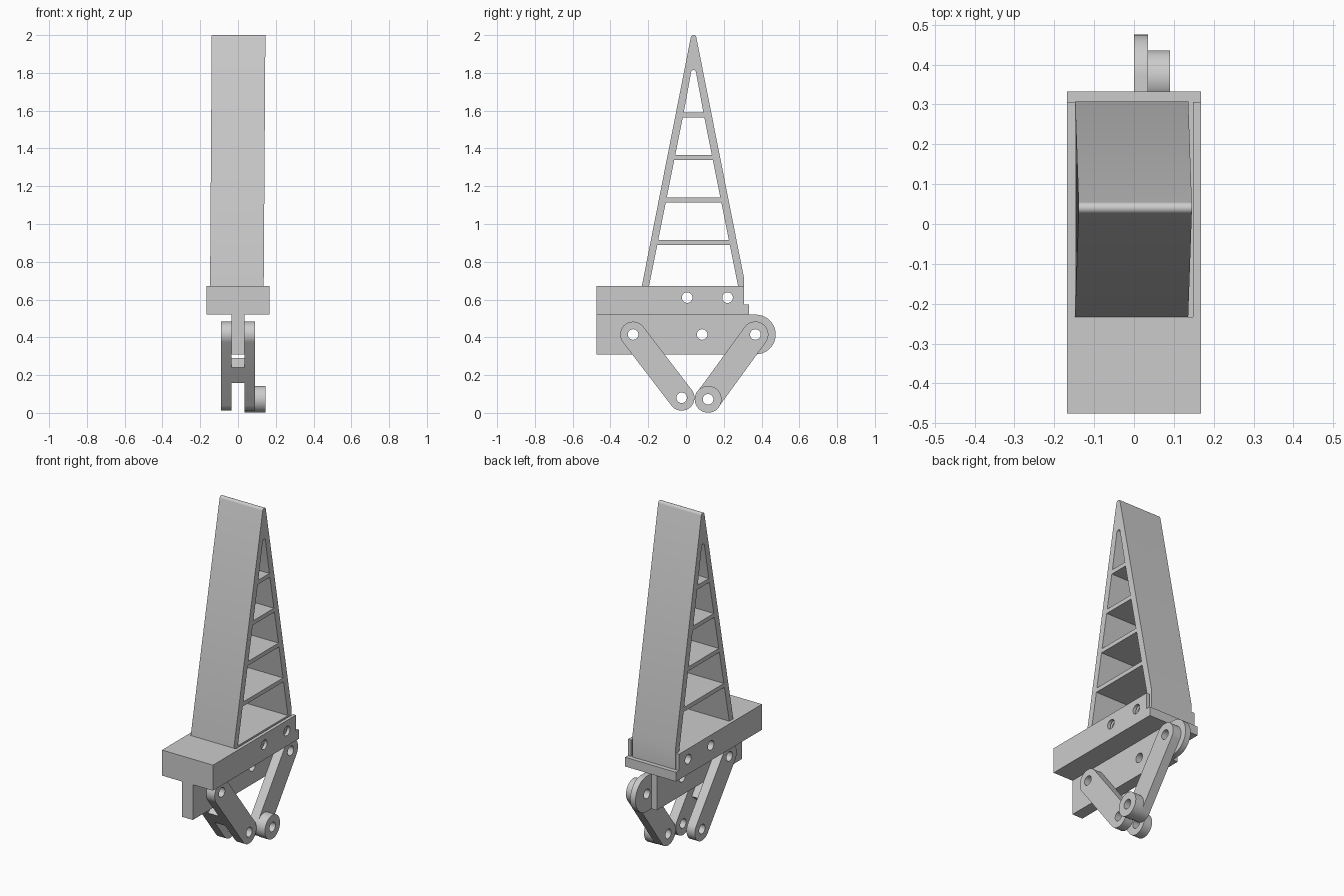
import bpy, bmesh
from math import pi, cos, sin, atan2, radians
from mathutils import Matrix, Vector

if "Cube" in bpy.data.objects:
    bpy.data.objects.remove(bpy.data.objects["Cube"])

# local (a, b, c) -> world (x=c, y=a, z=b)
TO_YZ = Matrix(((0, 0, 1, 0), (1, 0, 0, 0), (0, 1, 0, 0), (0, 0, 0, 1)))


def arc(c, r, a0, a1, n=20):
    return [(c[0] + r * cos(a0 + (a1 - a0) * i / n),
             c[1] + r * sin(a0 + (a1 - a0) * i / n)) for i in range(n + 1)]


def hole(y, z, r=0.028):
    return arc((y, z), r, 0, 2 * pi, 32)[:-1]


def capsule(p, q, r):
    a = atan2(q[1] - p[1], q[0] - p[0])
    return arc(q, r, a - pi / 2, a + pi / 2) + arc(p, r, a + pi / 2, a + 3 * pi / 2)


def plate(name, loops, x0, x1):
    """Extrude a side profile (outline, then holes) from x0 to x1."""
    cu = bpy.data.curves.new(name, 'CURVE')
    cu.dimensions, cu.fill_mode = '2D', 'BOTH'
    cu.extrude = (x1 - x0) / 2
    for pts in loops:
        s = cu.splines.new('POLY')
        s.points.add(len(pts) - 1)
        for p, (y, z) in zip(s.points, pts):
            p.co = (y, z, 0, 1)
        s.use_cyclic_u = True
    tmp = bpy.data.objects.new(name + "_curve", cu)
    bpy.context.collection.objects.link(tmp)
    dg = bpy.context.evaluated_depsgraph_get()
    me = bpy.data.meshes.new_from_object(tmp.evaluated_get(dg))
    bpy.data.objects.remove(tmp)
    bm = bmesh.new()
    bm.from_mesh(me)
    bm.transform(Matrix.Translation(((x0 + x1) / 2, 0, 0)) @ TO_YZ)
    bmesh.ops.remove_doubles(bm, verts=bm.verts, dist=1e-5)
    bmesh.ops.recalc_face_normals(bm, faces=bm.faces)
    bm.to_mesh(me)
    bm.free()
    ob = bpy.data.objects.new(name, me)
    bpy.context.collection.objects.link(ob)
    return ob


def rect(y0, y1, z0, z1):
    return [(y0, z0), (y1, z0), (y1, z1), (y0, z1)]


parts = []
base_holes = [hole(0.006, 0.61), hole(0.22, 0.61)]

# base block with back ledge, hollowed to seat the tower
base = plate("base_block",
             [[(-0.475, 0.52), (0.333, 0.52), (0.333, 0.575), (0.306, 0.575),
               (0.306, 0.672), (-0.475, 0.672)]] + base_holes, -0.168, 0.168)
cutter = plate("pocket_cutter", [rect(-0.234, 0.5, 0.575, 0.9)], -0.148, 0.148)
cutter.hide_render = True
mod = base.modifiers.new("pocket", 'BOOLEAN')
mod.operation, mod.object, mod.solver = 'DIFFERENCE', cutter, 'EXACT'
bpy.context.view_layer.objects.active = base
bpy.ops.object.modifier_apply(modifier="pocket")
bpy.data.objects.remove(cutter)
parts.append(base)

# tapered tower: outline, bays between the rungs, rounded tips
slope = 0.2
outline = ([(-0.234, 0.5755), (0.308, 0.5755), (0.308, 0.71)]
           + arc((0.04, 1.985), 0.015, radians(11), radians(169), 10)
           + [(-0.234, 0.67)])
rungs = [(0.89, 0.915), (1.115, 1.14), (1.34, 1.365), (1.565, 1.59)]


def inner(z):
    w = (1.85 - z) * slope
    return 0.04 - w, 0.04 + w


bays = []
z0 = 0.672
for lo, hi in rungs:
    (a, b), (c, d) = inner(z0), inner(lo)
    bays.append([(a, z0), (b, z0), (d, lo), (c, lo)])
    z0 = hi
a, b = inner(z0)
bays.append([(a, z0), (b, z0)] + arc((0.04, 1.802), 0.013, radians(11), radians(169), 10))
tower = plate("tower", [outline] + bays + base_holes, -0.148, 0.136)
for v in tower.data.vertices:          # slight sideways lean
    v.co.x += max(0, v.co.z - 0.67) * 0.0068
parts.append(tower)

# central web under the base, one half ending in a round lug
web_hole = hole(0.085, 0.415)
top_l, bot_l = (-0.28, 0.415), (-0.023, 0.08)
top_r, bot_r = (0.367, 0.415), (0.117, 0.072)
pivot = hole(*top_l)
parts.append(plate("web", [rect(-0.475, 0.325, 0.31, 0.52), web_hole, pivot], -0.035, 0.0))
lug = [(-0.475, 0.31)] + arc((0.37, 0.415), 0.105, -pi / 2, pi / 2, 32) + [(-0.475, 0.52)]
parts.append(plate("web_lug", [lug, web_hole, pivot, hole(*top_r)], 0.0, 0.035))

# front link: a pair of plates with a cross block
for side, x0 in (("left", -0.09), ("right", 0.035)):
    parts.append(plate("front_link_" + side,
                       [capsule(top_l, bot_l, 0.068), pivot, hole(*bot_l)], x0, x0 + 0.055))
p = Vector(top_l)
d = (Vector(bot_l) - p).normalized()
n = Vector((-d.y, d.x))
block = [tuple(p + d * t + n * w) for t, w in
         ((0.169, -0.068), (0.27, -0.068), (0.27, 0.016), (0.169, 0.016))]
parts.append(plate("front_link_block", [block], -0.035, 0.035))

# back link: single plate with a boss at its foot
parts.append(plate("back_link", [capsule(top_r, bot_r, 0.069), hole(*top_r), hole(*bot_r)],
                   0.035, 0.09))
parts.append(plate("back_link_boss", [hole(*bot_r, 0.071), hole(*bot_r)], 0.09, 0.145))

# smooth round edges, keep the rest crisp
bpy.ops.object.select_all(action='DESELECT')
for ob in parts:
    ob.select_set(True)
bpy.context.view_layer.objects.active = parts[0]
bpy.ops.object.shade_smooth_by_angle(angle=radians(30))
